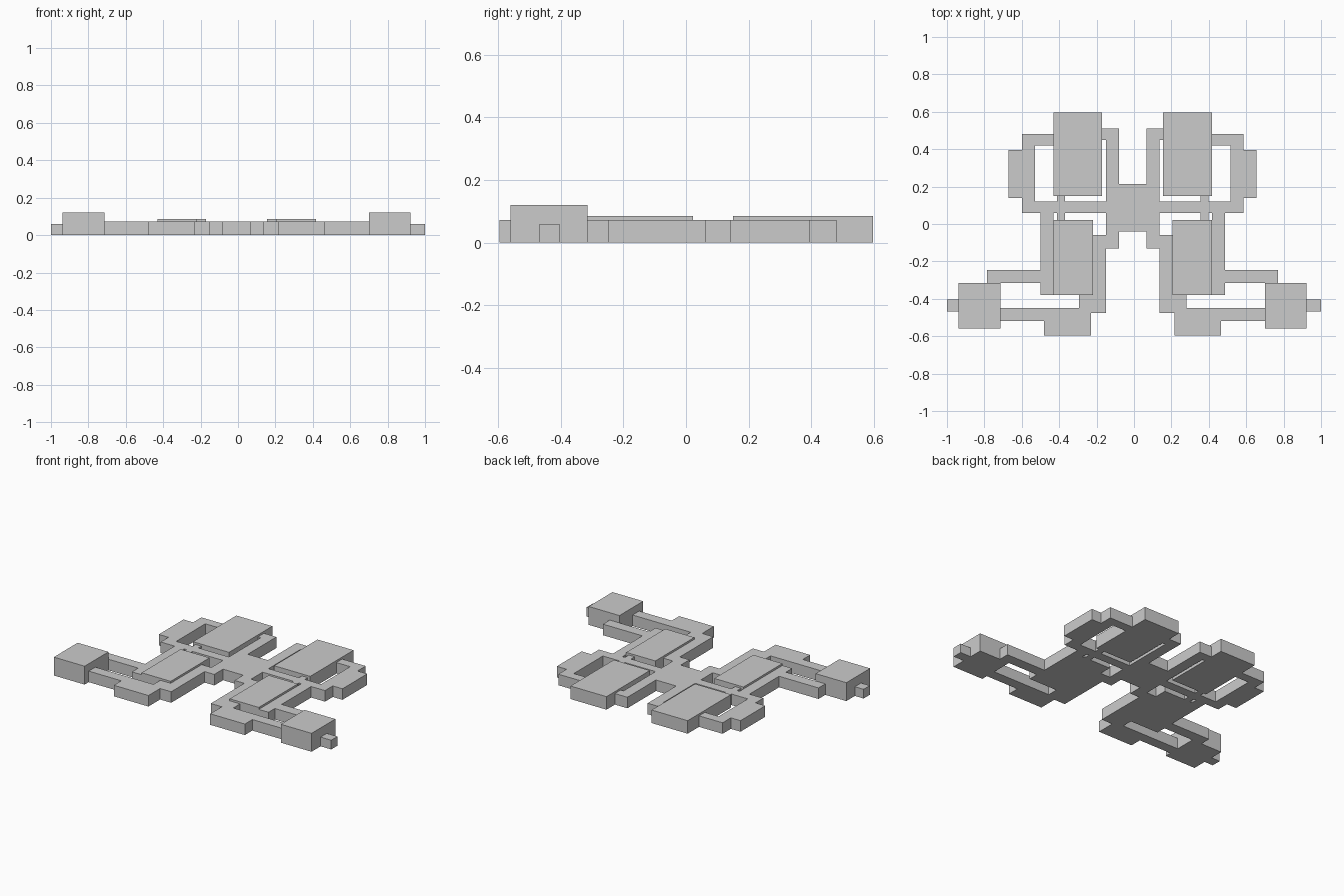
import bpy
import bmesh

if "Cube" in bpy.data.objects:
    bpy.data.objects.remove(bpy.data.objects["Cube"])

MID = -0.007        # symmetry plane of the circuit-like frame
H = 0.072           # height of the frame tracks


def flip(pts):
    return [(2 * MID - x, y) for x, y in reversed(pts)]


def prism(name, pts, height):
    """Extrude a flat outline from the ground up to the given height."""
    bm = bmesh.new()
    face = bm.faces.new([bm.verts.new((x, y, 0)) for x, y in pts])
    up = bmesh.ops.extrude_face_region(bm, geom=[face], use_keep_orig=True)
    verts = [v for v in up["geom"] if isinstance(v, bmesh.types.BMVert)]
    bmesh.ops.translate(bm, vec=(0, 0, height), verts=verts)
    bmesh.ops.recalc_face_normals(bm, faces=bm.faces)
    # split concave caps into clean triangles
    bmesh.ops.triangulate(bm, faces=[f for f in bm.faces if len(f.verts) > 4])
    mesh = bpy.data.meshes.new(name)
    bm.to_mesh(mesh)
    bm.free()
    ob = bpy.data.objects.new(name, mesh)
    bpy.context.collection.objects.link(ob)
    return ob


def pair(name, pts, height):
    prism(name + "_left", pts, height)
    prism(name + "_right", flip(pts), height)


def rect(x0, x1, y0, y1):
    return [(x0, y0), (x1, y0), (x1, y1), (x0, y1)]


# central H-shaped hub
half = [(-0.08, 0.215), (-0.08, 0.51), (-0.17, 0.51), (-0.17, 0.45),
        (-0.15, 0.45), (-0.15, -0.13), (-0.08, -0.13), (-0.08, -0.04)]
prism("hub", half + flip(half), H)

# crossbar, rear loop and long side track down to the upper arm
pair("rear_loop", [
    (-0.15, 0.12), (-0.53, 0.12), (-0.53, 0.42), (-0.43, 0.42), (-0.43, 0.48),
    (-0.60, 0.48), (-0.60, 0.395), (-0.67, 0.395), (-0.67, 0.14), (-0.60, 0.14),
    (-0.60, 0.06), (-0.50, 0.06), (-0.50, -0.245), (-0.785, -0.245),
    (-0.785, -0.315), (-0.50, -0.315), (-0.50, -0.38), (-0.43, -0.38),
    (-0.43, 0.06), (-0.15, 0.06)], H)

# inner leg, front block and lower arm
pair("front_loop", [
    (-0.15, -0.06), (-0.22, -0.06), (-0.22, -0.38), (-0.295, -0.38),
    (-0.295, -0.45), (-0.715, -0.45), (-0.715, -0.518), (-0.48, -0.518),
    (-0.48, -0.595), (-0.23, -0.595), (-0.23, -0.475), (-0.15, -0.475)], H)

# raised plates and the small links between them
pair("rear_plate", rect(-0.43, -0.17, 0.15, 0.597), 0.085)
pair("front_plate", rect(-0.43, -0.22, -0.38, 0.022), 0.085)
pair("plate_link_rear", rect(-0.412, -0.37, 0.12, 0.15), H)
pair("plate_link_front", rect(-0.412, -0.37, 0.022, 0.06), H)

# tall end blocks with small tips
pair("end_block", rect(-0.937, -0.715, -0.56, -0.315), 0.12)
prism("tip_left", rect(-1.0, -0.937, -0.467, -0.403), 0.06)
prism("tip_right", rect(0.923, 1.0, -0.467, -0.403), 0.06)
